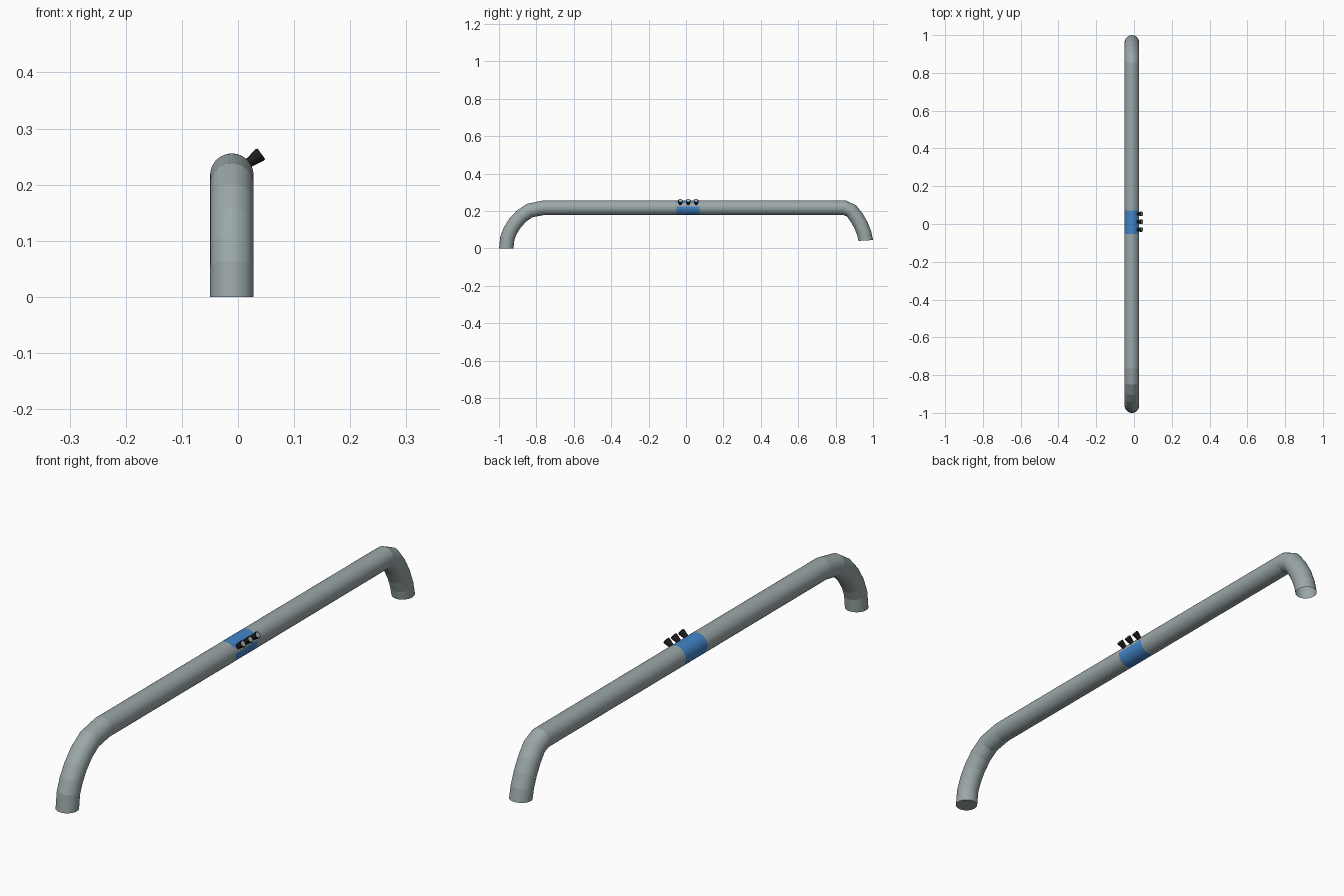
import bpy, bmesh, math
from mathutils import Vector

if "Cube" in bpy.data.objects:
    bpy.data.objects.remove(bpy.data.objects["Cube"])

CX, R, SIDES = -0.011, 0.0387, 36


def material(name, color):
    m = bpy.data.materials.new(name)
    m.diffuse_color = (*color, 1)
    m.use_nodes = True
    m.node_tree.nodes["Principled BSDF"].inputs["Base Color"].default_value = m.diffuse_color
    return m


grey = material("grey metal", (0.33, 0.39, 0.395))
blue = material("blue band", (0.055, 0.235, 0.58))
black = material("black rubber", (0.012, 0.012, 0.013))
pale = material("pale button face", (0.4, 0.44, 0.44))


def finish(bm, name, mats):
    mesh = bpy.data.meshes.new(name)
    bm.to_mesh(mesh)
    bm.free()
    for m in mats:
        mesh.materials.append(m)
    obj = bpy.data.objects.new(name, mesh)
    bpy.context.collection.objects.link(obj)
    return obj


def ring(bm, centre, u, v, radius, sides):
    return [bm.verts.new(centre + radius * (math.cos(a) * u + math.sin(a) * v))
            for a in (2 * math.pi * i / sides for i in range(sides))]


def bridge(bm, a, b):
    n = len(a)
    return [bm.faces.new((a[i], b[i], b[(i + 1) % n], a[(i + 1) % n])) for i in range(n)]


# Bent handle tube: centre line in the y-z plane
path = [Vector((CX, y, z)) for y, z in (
    (-0.9613, 0.0), (-0.955, 0.055), (-0.939, 0.095), (-0.914, 0.135), (-0.88, 0.172),
    (-0.835, 0.202), (-0.76, 0.217), (-0.052, 0.217), (0.072, 0.217), (0.848, 0.217),
    (0.885, 0.2), (0.912, 0.165), (0.935, 0.125), (0.953, 0.08), (0.9613, 0.042))]
X = Vector((1, 0, 0))
bm = bmesh.new()
rings = []
for i, p in enumerate(path):
    if i == 0:
        t = Vector((0, 0, 1))
    elif i == len(path) - 1:
        t = Vector((0, 0.06, -1)).normalized()
    else:
        t = ((p - path[i - 1]).normalized() + (path[i + 1] - p).normalized()).normalized()
    rings.append(ring(bm, p, X, Vector((0, -t.z, t.y)), R, SIDES))
for i in range(len(rings) - 1):
    for k, f in enumerate(bridge(bm, rings[i], rings[i + 1])):
        # Blue band in the middle, broken by a grey strip behind the buttons
        if i == 7 and not 1 <= k < 4:
            f.material_index = 1
bm.faces.new(rings[0])
bmesh.ops.recalc_face_normals(bm, faces=bm.faces)
finish(bm, "handle_tube", (grey, blue))

# Three flared push buttons pointing outward and up
tilt = math.radians(36)
axis = Vector((math.cos(tilt), 0, math.sin(tilt)))
side = Vector((-math.sin(tilt), 0, math.cos(tilt)))
for n, y in enumerate((-0.03, 0.012, 0.054)):
    bm = bmesh.new()
    base = Vector((CX, y, 0.217))
    prev = None
    for d, r in ((0.034, 0.008), (0.044, 0.0095), (0.062, 0.0125), (0.065, 0.0115), (0.065, 0.009)):
        cur = ring(bm, base + axis * d, Vector((0, 1, 0)), side, r, 16)
        if prev:
            bridge(bm, prev, cur)
        prev = cur
    bm.faces.new(prev).material_index = 1
    bmesh.ops.recalc_face_normals(bm, faces=bm.faces)
    finish(bm, f"push_button_{n + 1}", (black, pale))
